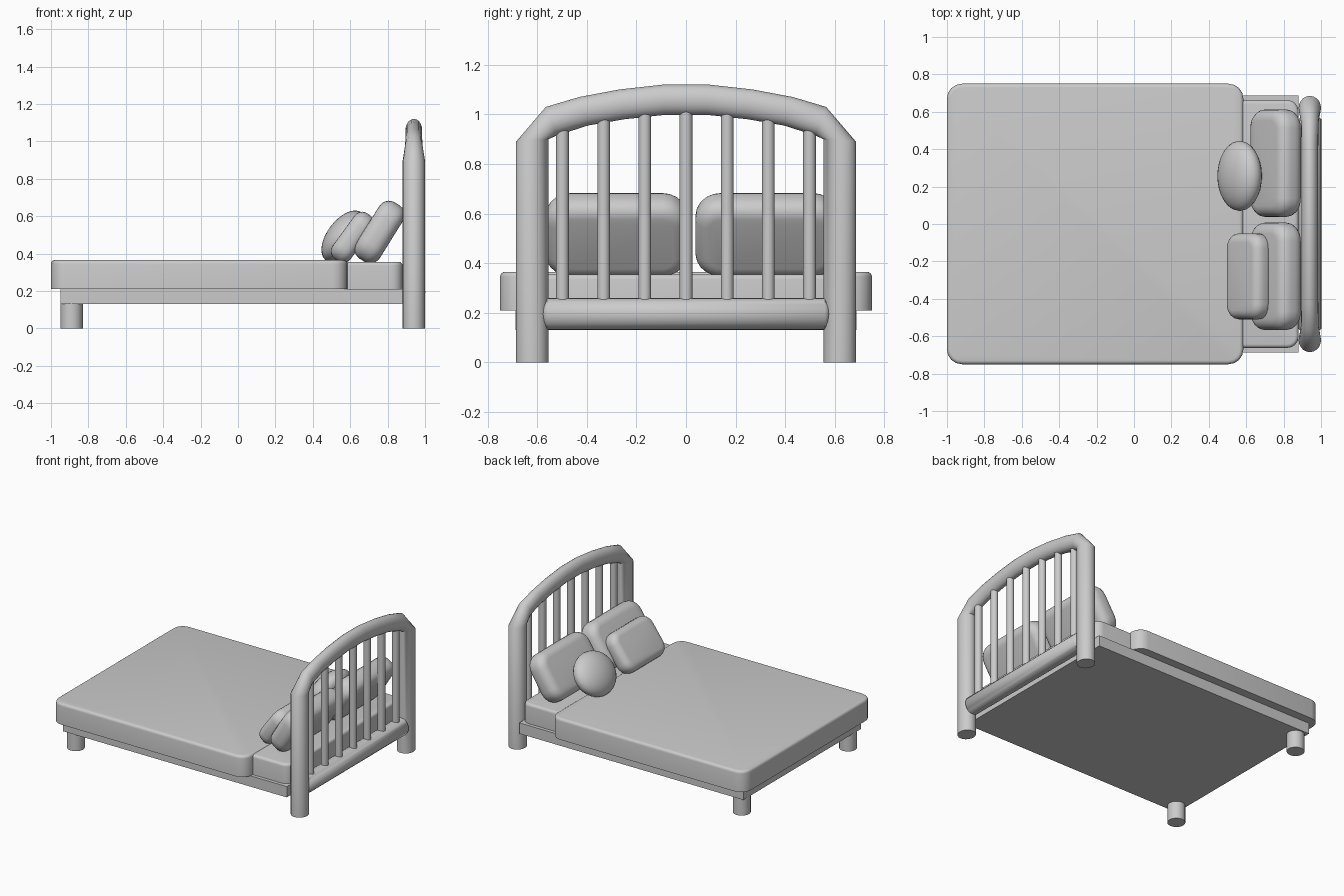
import bpy, bmesh, math
from mathutils import Vector, Matrix

if "Cube" in bpy.data.objects:
    bpy.data.objects.remove(bpy.data.objects["Cube"])


def finish(name, bm, matrix=None, angle=35):
    bmesh.ops.recalc_face_normals(bm, faces=bm.faces)
    mesh = bpy.data.meshes.new(name)
    bm.to_mesh(mesh)
    bm.free()
    ob = bpy.data.objects.new(name, mesh)
    bpy.context.collection.objects.link(ob)
    if matrix:
        ob.matrix_world = matrix
    bpy.ops.object.select_all(action='DESELECT')
    ob.select_set(True)
    bpy.context.view_layer.objects.active = ob
    bpy.ops.object.shade_smooth_by_angle(angle=math.radians(angle))
    return ob


def rounded_box(name, size, center, corner=0, edge=0, both=False, tilt=0, segs=4):
    """Box with rounded plan corners and a softened top (and bottom) rim."""
    bm = bmesh.new()
    bmesh.ops.create_cube(bm, size=1)
    bmesh.ops.scale(bm, vec=size, verts=bm.verts)
    if corner:
        upright = [e for e in bm.edges if abs(e.verts[0].co.z - e.verts[1].co.z) > 1e-4]
        bmesh.ops.bevel(bm, geom=upright, offset=corner, segments=segs, profile=0.5, affect='EDGES')
    if edge:
        h = size[2] / 2 - 1e-4
        rim = [e for e in bm.edges if all(v.co.z > h for v in e.verts)
               or (both and all(v.co.z < -h for v in e.verts))]
        bmesh.ops.bevel(bm, geom=rim, offset=edge, segments=segs, profile=0.5, affect='EDGES')
    m = Matrix.Translation(center) @ Matrix.Rotation(math.radians(tilt), 4, 'Y')
    return finish(name, bm, m)


def skin(name, rings):
    """Closed tube through rings of points."""
    bm = bmesh.new()
    loops = [[bm.verts.new(p) for p in ring] for ring in rings]
    n = len(loops[0])
    for a, b in zip(loops, loops[1:]):
        for i in range(n):
            bm.faces.new((a[i], a[(i + 1) % n], b[(i + 1) % n], b[i]))
    bm.faces.new(loops[0])
    bm.faces.new(loops[-1])
    return finish(name, bm, angle=50)


def ring(center, u, v, n=20):
    return [center + u * math.cos(2 * math.pi * i / n) + v * math.sin(2 * math.pi * i / n)
            for i in range(n)]


def post(name, x, y, r, z0, z1, n=20):
    u, v = Vector((r, 0, 0)), Vector((0, r, 0))
    return skin(name, [ring(Vector((x, y, z)), u, v, n) for z in (z0, z1)])


# Bed base, mattress and overhanging duvet
rounded_box("bed_base", (1.83, 1.375, 0.08), (-0.035, 0, 0.17))
rounded_box("mattress", (1.81, 1.325, 0.145), (-0.025, 0, 0.2825), 0.06, 0.02)
rounded_box("duvet", (1.585, 1.5, 0.155), (-0.2075, 0, 0.2875), 0.08, 0.02)

# Front legs
for side, y in (("right", -0.62), ("left", 0.62)):
    post("front_leg_" + side, -0.89, y, 0.06, 0, 0.135)

# Headboard frame: outer (y, z), inner (y, z), half depth in x
half = [((0.685, 0), (0.555, 0), 0.06),
        ((0.685, 0.89), (0.555, 0.9), 0.06),
        ((0.565, 1.03), (0.52, 0.915), 0.047),
        ((0.43, 1.07), (0.395, 0.955), 0.045),
        ((0.27, 1.10), (0.25, 0.98), 0.045),
        ((0.09, 1.12), (0.085, 0.998), 0.045)]
mirrored = [((-o[0], o[1]), (-i[0], i[1]), r) for o, i, r in reversed(half)]
HX = 0.94
frame = []
for o, i, r in half + mirrored:
    outer, inner = Vector((HX, *o)), Vector((HX, *i))
    frame.append(ring((outer + inner) / 2, (outer - inner) / 2, Vector((r, 0, 0))))
skin("headboard_frame", frame)

# Headboard lower rail with chamfered ends
rail = [(-0.58, 0.04), (-0.56, 0.065), (0.56, 0.065), (0.58, 0.04)]
skin("headboard_rail", [ring(Vector((HX, y, 0.195)), Vector((r * 0.95, 0, 0)), Vector((0, 0, r)))
                        for y, r in rail])

# Headboard spindles
for k in range(-3, 4):
    y = k * 0.166
    post(f"spindle_{k + 4}", HX, y, 0.026, 0.22, 1.04 - 0.3 * y * y, 14)

# Pillows leaning on the headboard
for side, y in (("right", -0.28), ("left", 0.325)):
    rounded_box("pillow_" + side, (0.355, 0.575, 0.15), (0.757, y, 0.515),
                0.1, 0.06, True, -58, 5)

# Small cushion and round cushion
rounded_box("small_cushion", (0.3, 0.46, 0.12), (0.613, -0.28, 0.487), 0.08, 0.05, True, -54, 5)
bm = bmesh.new()
bmesh.ops.create_uvsphere(bm, u_segments=28, v_segments=16, radius=1)
bmesh.ops.scale(bm, vec=(0.16, 0.1875, 0.088), verts=bm.verts)
finish("round_cushion", bm, Matrix.Translation((0.565, 0.257, 0.492))
       @ Matrix.Rotation(math.radians(-53), 4, 'Y'))
